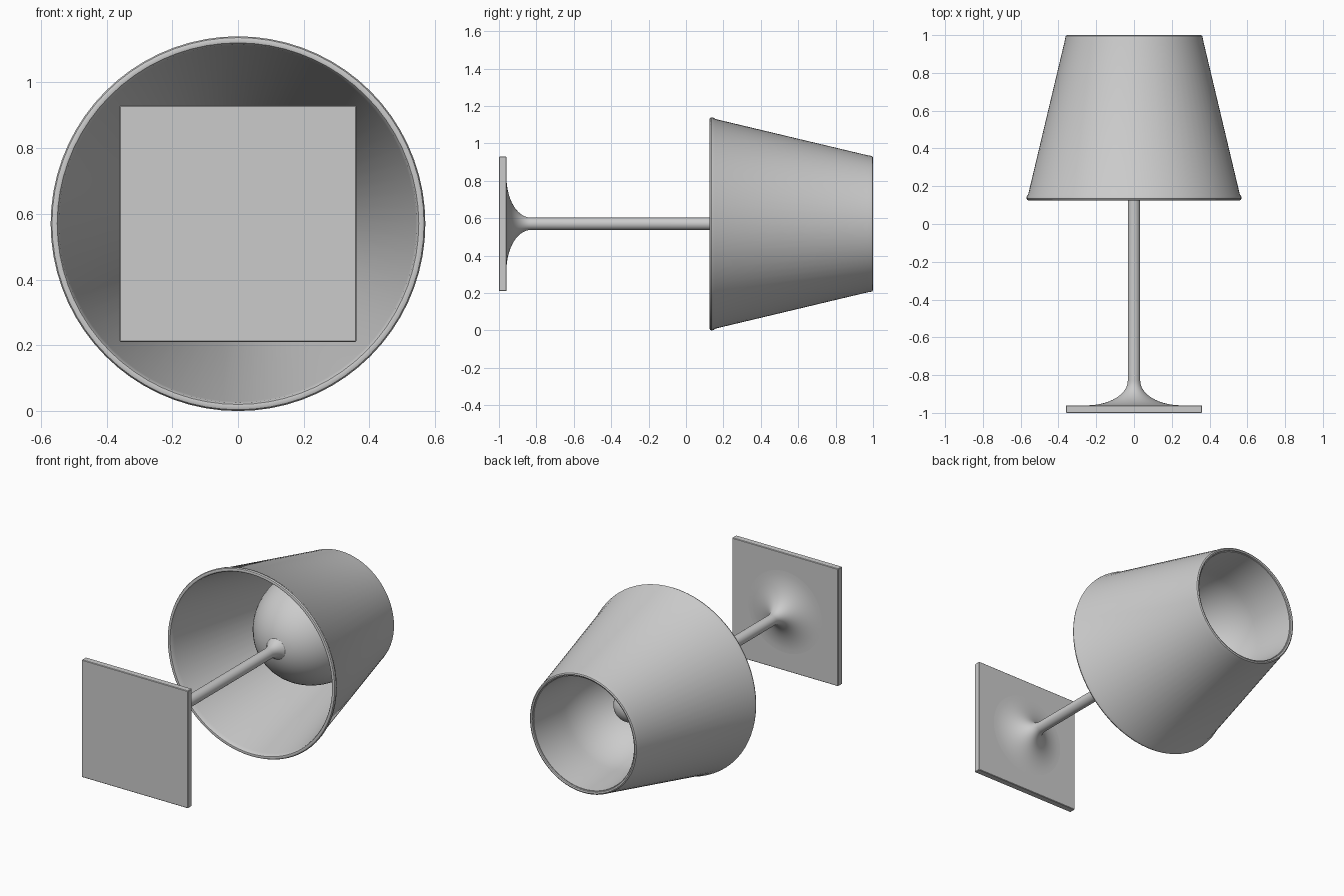
import bpy, bmesh
from math import sin, cos, pi, radians
from mathutils import Vector

cube = bpy.data.objects.get("Cube")
if cube:
    bpy.data.objects.remove(cube)

AXIS_Z = 0.57   # height of the lamp's long axis, which runs along y
STEM_R = 0.033

grey = bpy.data.materials.new("plain_grey")
grey.use_nodes = True
colour = (0.6, 0.6, 0.6, 1)
grey.diffuse_color = colour
grey.node_tree.nodes["Principled BSDF"].inputs["Base Color"].default_value = colour


def finish(bm, name, angle=35):
    bmesh.ops.remove_doubles(bm, verts=bm.verts, dist=0.0001)
    bmesh.ops.recalc_face_normals(bm, faces=bm.faces)
    mesh = bpy.data.meshes.new(name)
    bm.to_mesh(mesh)
    bm.free()
    mesh.materials.append(grey)
    obj = bpy.data.objects.new(name, mesh)
    bpy.context.collection.objects.link(obj)
    bpy.ops.object.select_all(action="DESELECT")
    obj.select_set(True)
    bpy.context.view_layer.objects.active = obj
    bpy.ops.object.shade_smooth_by_angle(angle=radians(angle))
    return obj


def lathe(name, profile, closed=False, steps=72):
    """Turn (radius, y) points around the long axis."""
    bm = bmesh.new()
    verts = [bm.verts.new((r, y, AXIS_Z)) for r, y in profile]
    edges = [bm.edges.new(pair) for pair in zip(verts, verts[1:])]
    if closed:
        edges.append(bm.edges.new((verts[-1], verts[0])))
    bmesh.ops.spin(bm, geom=verts + edges, cent=Vector((0, 0, AXIS_Z)),
                   axis=Vector((0, 1, 0)), angle=2 * pi, steps=steps)
    return finish(bm, name)


def flare(radius, y_wide, y_narrow, n=14):
    """Concave quarter ellipse from a wide foot down to the stem."""
    return [(radius - (radius - STEM_R) * sin(a),
             y_narrow + (y_wide - y_narrow) * cos(a))
            for a in (i * pi / 2 / n for i in range(n + 1))]


def bowl(radius, depth, n=16):
    """Half of an egg shape, from the axis out to the widest ring."""
    return [(radius * sin(a), 0.76 - depth * cos(a))
            for a in (i * pi / 2 / n for i in range(n + 1))]


# Square foot plate
bm = bmesh.new()
bmesh.ops.create_cube(bm, size=1)
bmesh.ops.scale(bm, verts=bm.verts, vec=(0.72, 0.04, 0.72))
bmesh.ops.translate(bm, verts=bm.verts, vec=(0, -0.98, AXIS_Z))
bmesh.ops.bevel(bm, geom=bm.edges[:], offset=0.003, segments=1, affect="EDGES")
finish(bm, "foot_plate", 25)

# Stem flaring into the plate and into the bowl
lathe("stem", [(0, -0.965), (0.25, -0.965)] + flare(0.25, -0.96, -0.83)
      + flare(0.155, 0.408, 0.29)[::-1] + [(0, 0.412)])

# Bowl inside the shade, open at the back and joined to the shade's rim
lathe("inner_bowl", bowl(0.33, 0.4) + [(0.35, 0.99), (0.34, 0.99)]
      + bowl(0.32, 0.388)[::-1])

# Bulb resting in the bowl
lathe("bulb", [(0.1 * sin(i * pi / 20), 0.53 - 0.1 * cos(i * pi / 20))
               for i in range(21)])
lathe("bulb_socket", [(0, 0.365), (0.05, 0.365), (0.05, 0.46), (0, 0.46)], steps=32)

# Tapered shade with rounded rims
lathe("shade", [(0.545, 0.135), (0.55, 0.127), (0.558, 0.125), (0.566, 0.128),
                (0.57, 0.136), (0.568, 0.146), (0.56, 0.158),
                (0.367, 0.968), (0.364, 0.985), (0.361, 0.996), (0.354, 1.0),
                (0.346, 0.997), (0.343, 0.988), (0.345, 0.968), (0.541, 0.155)],
      closed=True)
